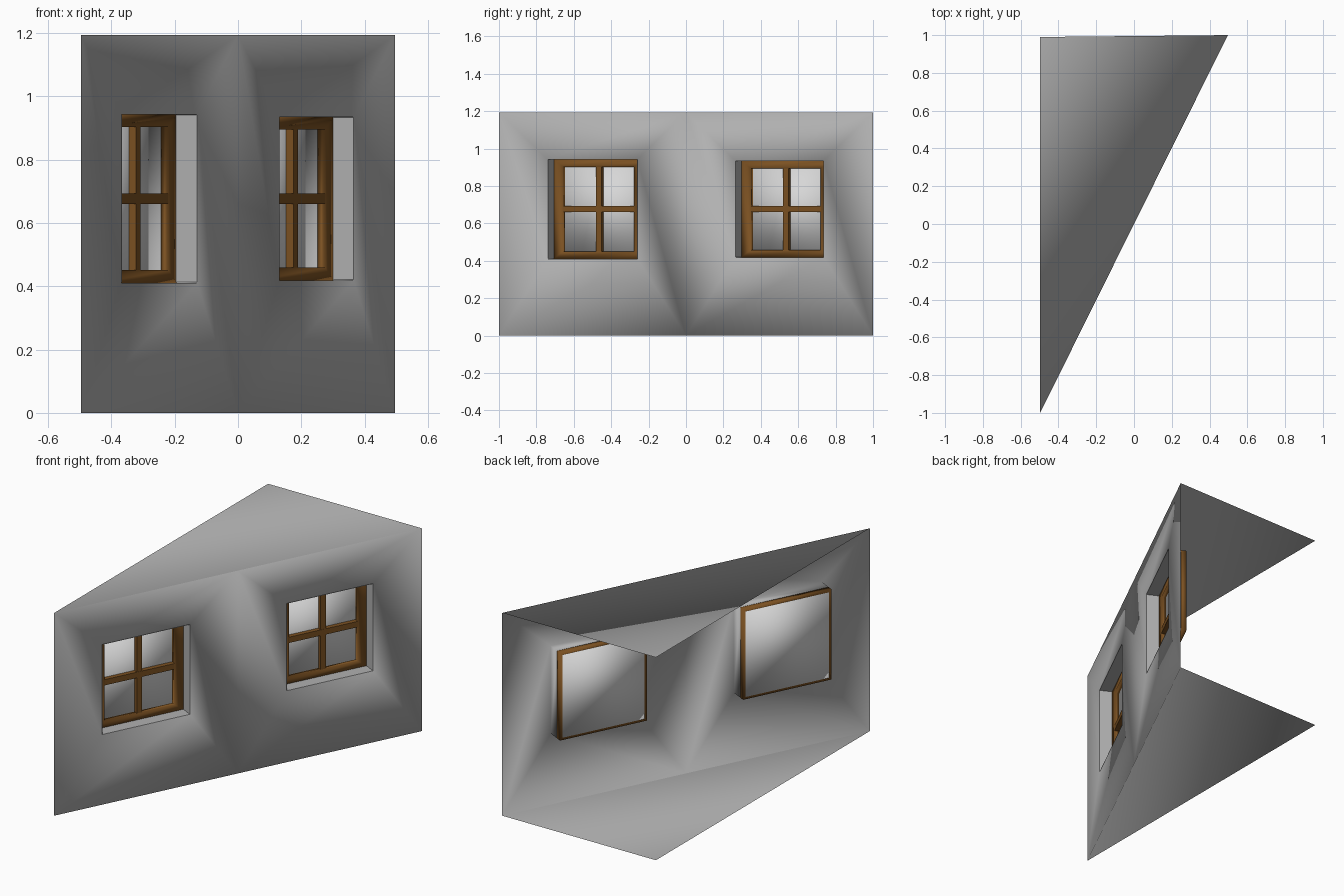
import bpy, bmesh
from mathutils import Vector

if "Cube" in bpy.data.objects:
    bpy.data.objects.remove(bpy.data.objects["Cube"], do_unlink=True)

HEIGHT = 1.194
ALONG = Vector((0.497, 1.0, 0)).normalized()   # along the slanted wall
OUT = Vector((ALONG.y, -ALONG.x, 0))           # wall's outward direction
HALF = Vector((0.497, 1.0, 0)).length
REVEAL = 0.073                                 # depth of the openings


def material(name, colour):
    m = bpy.data.materials.new(name)
    m.use_nodes = True
    m.diffuse_color = (*colour, 1)
    bsdf = m.node_tree.nodes["Principled BSDF"]
    bsdf.inputs["Base Color"].default_value = (*colour, 1)
    bsdf.inputs["Roughness"].default_value = 0.8
    return m


PLASTER = material("grey plaster", (0.44, 0.44, 0.44))
WOOD = material("brown wood", (0.20, 0.083, 0.016))
GLASS = material("pale glass", (0.68, 0.68, 0.68))


def at(s, z, depth=0.0):
    """Wall coordinates to world: along the wall, height, depth inward."""
    return ALONG * s - OUT * depth + Vector((0, 0, z))


def finish(bm, name, mat, smooth=True):
    mesh = bpy.data.meshes.new(name)
    for f in bm.faces:
        f.smooth = smooth
    bm.to_mesh(mesh)
    bm.free()
    mesh.materials.append(mat)
    ob = bpy.data.objects.new(name, mesh)
    bpy.context.collection.objects.link(ob)
    return ob


def rect(bm, s, z, hs, hz, depth):
    """Four corner vertices, anticlockwise seen from outside."""
    return [bm.verts.new(at(s + a * hs, z + b * hz, depth))
            for a, b in ((-1, -1), (1, -1), (1, 1), (-1, 1))]


def bridge(bm, a, b):
    for i in range(4):
        j = (i + 1) % 4
        bm.faces.new((a[i], a[j], b[j], b[i]))


def slab(name, s, z, hs, hz, front, back, mat, smooth):
    bm = bmesh.new()
    f = rect(bm, s, z, hs, hz, front)
    b = rect(bm, s, z, hs, hz, back)
    bm.faces.new(f)
    bm.faces.new(b[::-1])
    bridge(bm, b, f)
    return finish(bm, name, mat, smooth)


# Window openings: label, centre along wall, centre height, half sizes
WINDOWS = (("front", -HALF / 2, 0.677, 0.268, 0.266),
           ("rear", HALF / 2, 0.677, 0.264, 0.258))

# Wall shell with two openings, plus triangular floor and ceiling
bm = bmesh.new()
low = [bm.verts.new(at(k * HALF, 0)) for k in (-1, 0, 1)]
high = [bm.verts.new(at(k * HALF, HEIGHT)) for k in (-1, 0, 1)]
for i, (label, s, z, hs, hz) in enumerate(WINDOWS):
    outer = [low[i], low[i + 1], high[i + 1], high[i]]
    opening = rect(bm, s, z, hs, hz, 0)
    bridge(bm, outer, opening)
    bridge(bm, opening, rect(bm, s, z, hs, hz, REVEAL))
bm.faces.new(high + [bm.verts.new((-0.497, 0.99, HEIGHT))])
bm.faces.new(low[::-1] + [bm.verts.new((-0.497, 0.99, 0))])
finish(bm, "wall_floor_and_ceiling", PLASTER)

for label, s, z, hs, hz in WINDOWS:
    # Crisp lining of the opening
    bm = bmesh.new()
    bridge(bm, rect(bm, s, z, hs - 0.002, hz - 0.002, 0),
           rect(bm, s, z, hs - 0.002, hz - 0.002, REVEAL))
    finish(bm, label + "_window_lining", PLASTER, False)

    # Wooden frame ring
    bm = bmesh.new()
    rings = [rect(bm, s, z, hs - ds, hz - dz, d) for ds, dz, d in
             ((0, 0, REVEAL), (0.055, 0.04, REVEAL),
              (0.055, 0.04, 0.104), (0, 0, 0.104))]
    for k in range(4):
        bridge(bm, rings[k], rings[(k + 1) % 4])
    finish(bm, label + "_window_frame", WOOD)

    # Crossing glazing bars
    slab(label + "_upright_bar", s, z, 0.016, hz - 0.04,
         REVEAL + 0.001, 0.102, WOOD, False)
    slab(label + "_cross_bar", s, z, hs - 0.055, 0.017,
         REVEAL, 0.102, WOOD, False)

    # Glass sheet behind the bars
    slab(label + "_window_pane", s, z, hs - 0.015, hz - 0.015,
         0.100, 0.107, GLASS, True)
